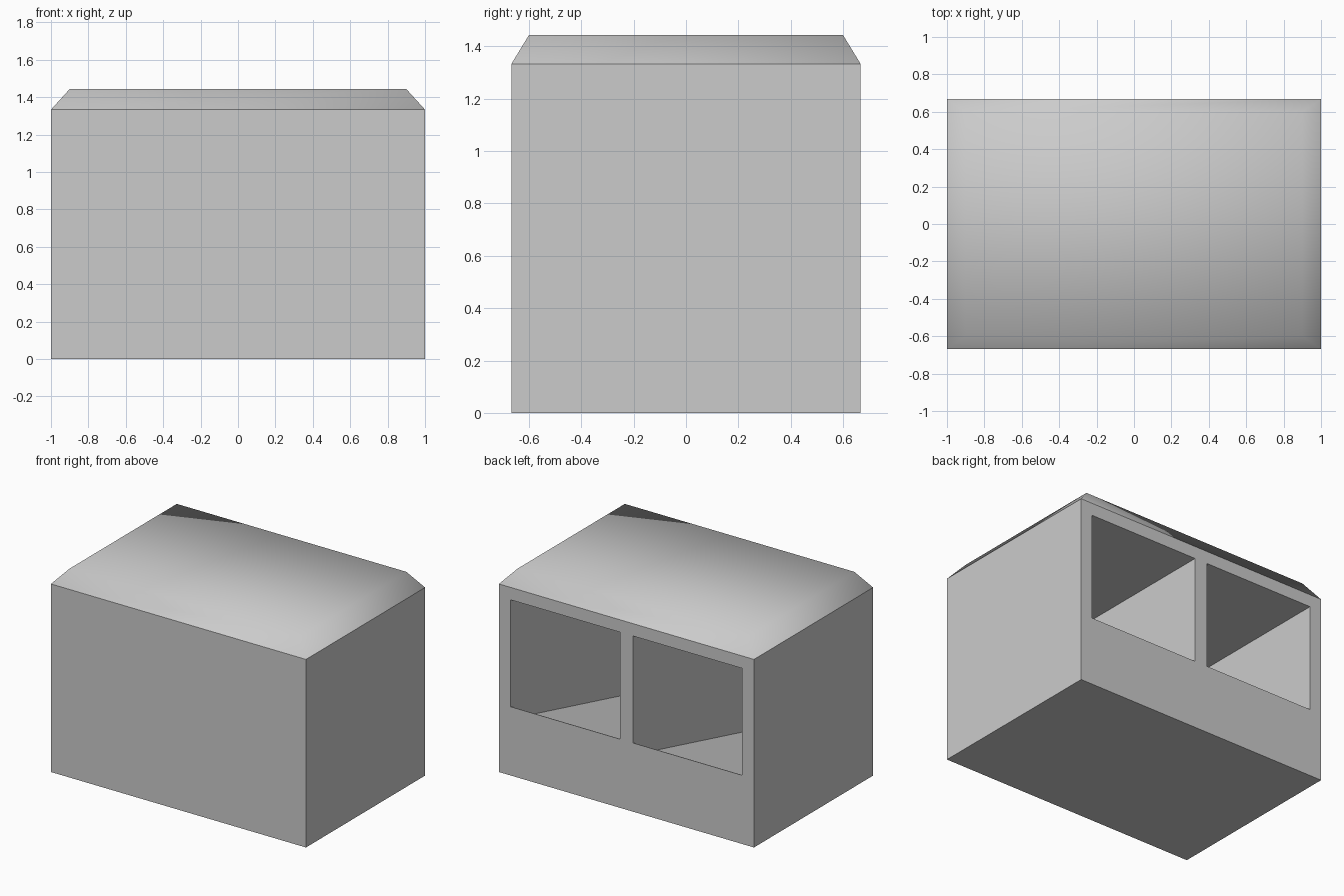
import bpy, bmesh

if "Cube" in bpy.data.objects:
    bpy.data.objects.remove(bpy.data.objects["Cube"])

HX, HY, H = 1.0, 0.667, 1.333      # half width, half depth, wall height


def make_object(name, bm):
    bmesh.ops.recalc_face_normals(bm, faces=bm.faces)
    mesh = bpy.data.meshes.new(name)
    bm.to_mesh(mesh)
    bm.free()
    obj = bpy.data.objects.new(name, mesh)
    bpy.context.collection.objects.link(obj)
    return obj


def prism_x(name, profile, x0, x1):
    """Extrude a (y, z) profile along x."""
    bm = bmesh.new()
    face = bm.faces.new([bm.verts.new((x0, y, z)) for y, z in profile])
    ext = bmesh.ops.extrude_face_region(bm, geom=[face])
    verts = [v for v in ext["geom"] if isinstance(v, bmesh.types.BMVert)]
    bmesh.ops.translate(bm, verts=verts, vec=(x1 - x0, 0, 0))
    return make_object(name, bm)


# Main box
body = prism_x("body", [(-HY, 0), (HY, 0), (HY, H), (-HY, H)], -HX, HX)

# Two compartments opening at the back, floors sloping down towards the front
cavity = [(0.75, 0.487), (0.663, 0.487), (0.663, 0.40),
          (-0.58, 0.09), (-0.58, 1.245), (0.75, 1.245)]
for side in (-1, 1):
    cutter = prism_x("compartment_cutter", cavity, side * 0.05, side * 0.908)
    cutter.hide_render = True
    mod = body.modifiers.new("compartment", "BOOLEAN")
    mod.operation = "DIFFERENCE"
    mod.solver = "EXACT"
    mod.object = cutter
    bpy.context.view_layer.objects.active = body
    bpy.ops.object.modifier_apply(modifier=mod.name)
    bpy.data.objects.remove(cutter)

# Roof: smooth-shaded tapered cap
bm = bmesh.new()
rings = [[bm.verts.new((sx * hx, sy * hy, z))
          for sx, sy in ((-1, -1), (1, -1), (1, 1), (-1, 1))]
         for hx, hy, z in ((HX, HY, H), (0.9, 0.6, 1.443))]
bm.faces.new(rings[1])
for i in range(4):
    j = (i + 1) % 4
    bm.faces.new((rings[0][i], rings[0][j], rings[1][j], rings[1][i]))
for f in bm.faces:
    f.smooth = True
make_object("roof", bm)
